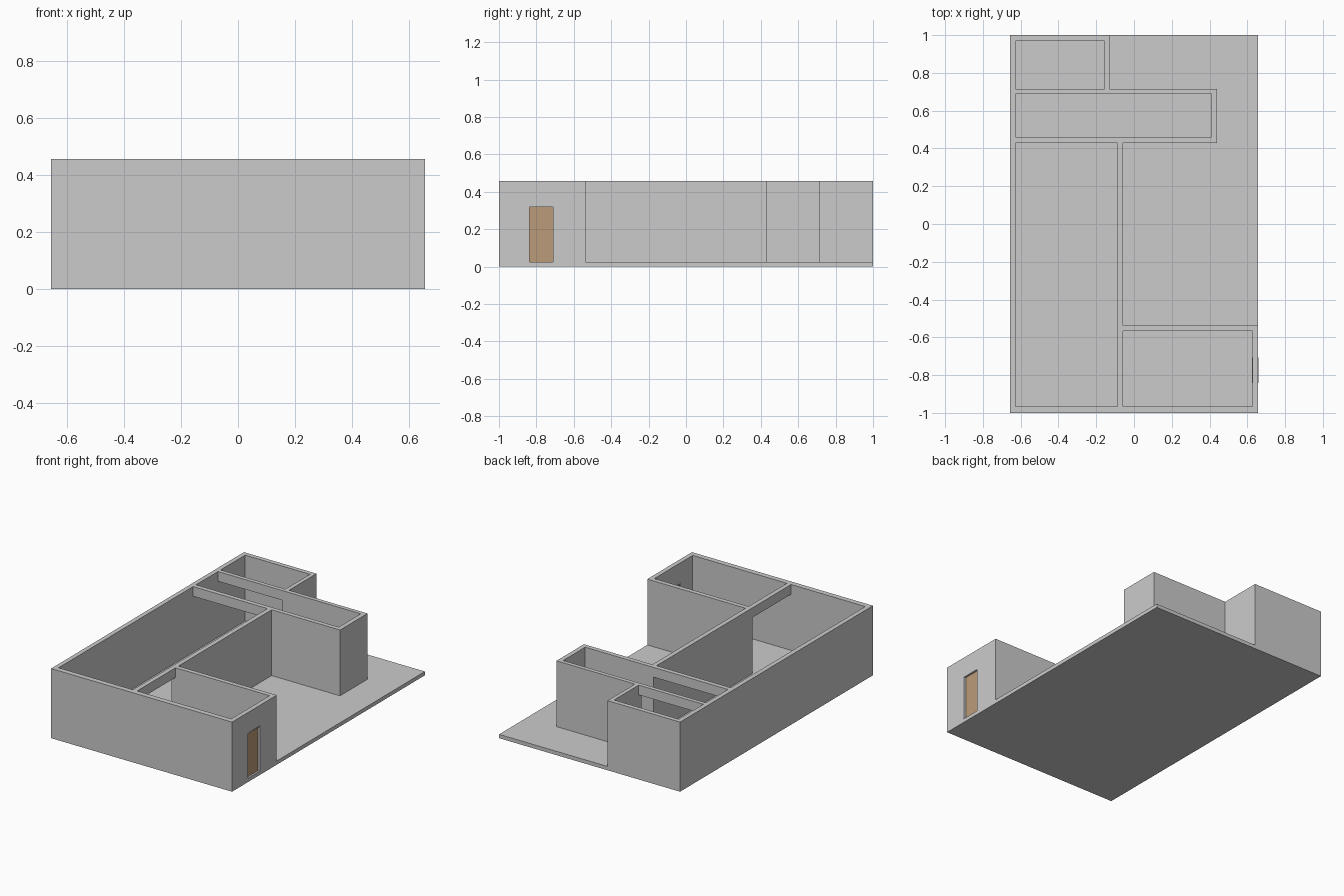
import bpy, bmesh

if "Cube" in bpy.data.objects:
    bpy.data.objects.remove(bpy.data.objects["Cube"])

FLOOR, TOP, LINTEL = 0.025, 0.457, 0.393
X, T = 0.657, 0.03          # half width, wall thickness
DOOR = (-0.842, -0.706, 0.324)

# Solid blocks: (x0, x1, y0, y1, z0, z1)
solids = [
    (-X, X, -1, 1, 0, FLOOR),                   # floor slab
    (-X, -0.057, -1, 0.43, 0, TOP),             # long room
    (-0.057, X, -1, -0.537, 0, TOP),            # entrance room
    (-X, 0.44, 0.43, 0.715, 0, TOP),            # cross room
    (-X, -0.13, 0.715, 1, 0, TOP),              # back room
]
# Hollow spaces: rooms, wide openings under lintels, doorway
hollows = [
    (-X + T, -0.087, -1 + T + 0.005, 0.43, FLOOR, TOP),
    (-0.057, X - T, -1 + T + 0.005, -0.567, FLOOR, TOP),
    (-X + T, 0.41, 0.46, 0.688, FLOOR, TOP),
    (-X + T, -0.157, 0.715, 1 - T, FLOOR, TOP),
    (-0.087, -0.057, -1 + T + 0.005, -0.567, FLOOR, LINTEL),
    (-X + T, -0.087, 0.43, 0.46, FLOOR, LINTEL),
    (-X + T, -0.157, 0.688, 0.715, FLOOR, LINTEL),
    (X - T, X, DOOR[0], DOOR[1], FLOOR, DOOR[2]),
]


def finish(bm, name, color=None):
    mesh = bpy.data.meshes.new(name)
    bm.to_mesh(mesh)
    bm.free()
    ob = bpy.data.objects.new(name, mesh)
    bpy.context.collection.objects.link(ob)
    if color:
        mat = bpy.data.materials.new(name + "_paint")
        mat.diffuse_color = color
        mat.use_nodes = True
        mat.node_tree.nodes["Principled BSDF"].inputs["Base Color"].default_value = mat.diffuse_color
        mesh.materials.append(mat)
    return ob


def carve(name, solids, hollows, color=None):
    """Clean skin around the solids minus the hollows, found on a box grid."""
    boxes = solids + hollows
    grid = [sorted({round(b[2 * a + i], 4) for b in boxes for i in (0, 1)}) for a in range(3)]

    def inside(p, b):
        return all(b[2 * a] < p[a] < b[2 * a + 1] for a in range(3))

    def filled(c):
        if any(not 0 <= c[a] < len(grid[a]) - 1 for a in range(3)):
            return False
        p = [(grid[a][c[a]] + grid[a][c[a] + 1]) / 2 for a in range(3)]
        return any(inside(p, b) for b in solids) and not any(inside(p, b) for b in hollows)

    bm = bmesh.new()
    verts = {}

    def vert(k):
        if k not in verts:
            verts[k] = bm.verts.new([grid[a][k[a]] for a in range(3)])
        return verts[k]

    n = [len(g) - 1 for g in grid]
    for c in ((i, j, k) for i in range(n[0]) for j in range(n[1]) for k in range(n[2])):
        if not filled(c):
            continue
        for a in range(3):
            u, v = (a + 1) % 3, (a + 2) % 3
            for side in (0, 1):
                nb = list(c)
                nb[a] += 2 * side - 1
                if filled(nb):
                    continue
                quad = []
                for du, dv in ((0, 0), (1, 0), (1, 1), (0, 1)):
                    k = list(c)
                    k[a] += side
                    k[u] += du
                    k[v] += dv
                    quad.append(vert(tuple(k)))
                bm.faces.new(quad if side else quad[::-1])
    bmesh.ops.dissolve_limit(bm, angle_limit=0.01, verts=bm.verts[:], edges=bm.edges[:])
    bmesh.ops.triangulate(bm, faces=[f for f in bm.faces if len(f.verts) > 4])
    return finish(bm, name, color)


# Floor and walls in one piece
carve("floor_and_walls", solids, hollows)

# Thin door frame, slightly proud of both wall faces
y0, y1, z1 = DOOR
W = 0.006
carve("door_frame",
      [(X - T - 0.002, X + 0.001, y0, y1, FLOOR, z1)],
      [(X - T - 0.002, X + 0.001, y0 + W, y1 - W, FLOOR, z1 - W)])

# Door leaf set back in the frame
carve("door_leaf",
      [(X - 0.024, X - 0.012, y0 + W, y1 - W, FLOOR, z1 - W)], [],
      (0.50, 0.33, 0.19, 1))
